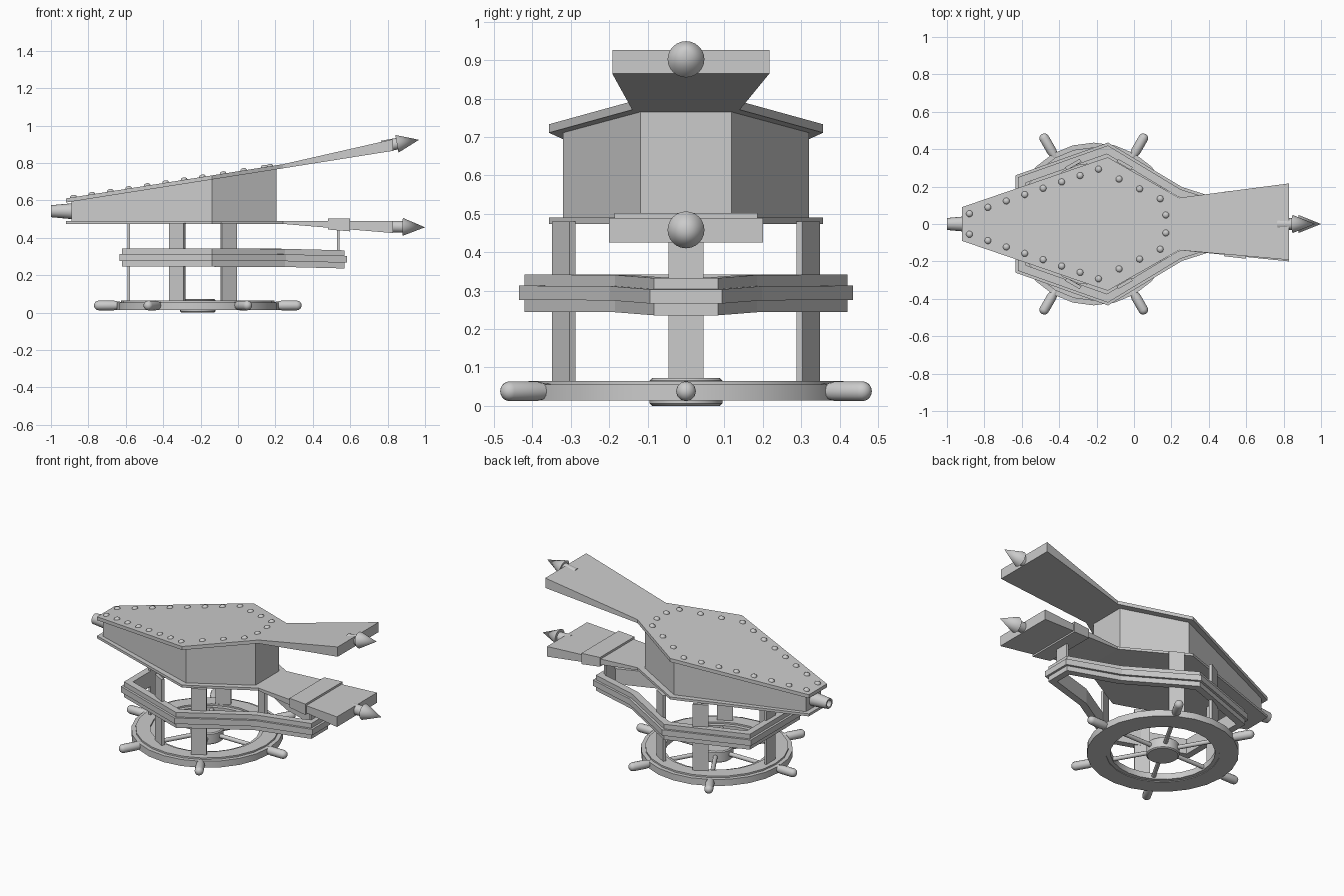
import bpy, bmesh
from math import sin, cos, pi, radians, atan2
from mathutils import Vector, Matrix

if "Cube" in bpy.data.objects:
    bpy.data.objects.remove(bpy.data.objects["Cube"])

WX = -0.215  # wheel centre in x


def finish(name, bm, smooth=False):
    bmesh.ops.recalc_face_normals(bm, faces=bm.faces[:])
    me = bpy.data.meshes.new(name)
    bm.to_mesh(me)
    bm.free()
    ob = bpy.data.objects.new(name, me)
    bpy.context.collection.objects.link(ob)
    if smooth:
        bpy.ops.object.select_all(action='DESELECT')
        ob.select_set(True)
        bpy.context.view_layer.objects.active = ob
        bpy.ops.object.shade_smooth_by_angle(angle=radians(40))
    return ob


def mirrored(half):
    """Closed outline from its +y half."""
    return half + [(x, -y) for x, y in reversed(half)]


def inset(pts, d):
    """Mitred inward offset of a closed outline (clockwise order)."""
    out = []
    for i, p in enumerate(pts):
        p, a, b = Vector(p), Vector(pts[i - 1]), Vector(pts[(i + 1) % len(pts)])
        u, v = (p - a).normalized(), (b - p).normalized()
        n1, n2 = Vector((u.y, -u.x)), Vector((v.y, -v.x))
        out.append(tuple(p + (n1 + n2) * d / (1 + n1.dot(n2))))
    return out


def prism(name, pts, lo, hi, hole=None):
    """Outline extruded between two height functions of x, optionally hollow."""
    bm = bmesh.new()
    loops = [[bm.verts.new((x, y, f(x))) for x, y in o]
             for o in ([pts] + ([hole] if hole else [])) for f in (lo, hi)]
    def bridge(a, b):
        for i in range(len(a)):
            j = (i + 1) % len(a)
            bm.faces.new((a[i], a[j], b[j], b[i]))
    bridge(loops[0], loops[1])
    if hole:
        bridge(loops[2], loops[3])
        bridge(loops[0], loops[2])
        bridge(loops[1], loops[3])
    else:
        bm.faces.new(loops[0])
        bm.faces.new(loops[1])
    return finish(name, bm)


def line(x0, z0, x1, z1):
    return lambda x: z0 + (z1 - z0) * (x - x0) / (x1 - x0)


def lathe(name, profile, loc, axis=(0, 0, 1), steps=24, closed=False):
    """Spin an (r, h) profile around an axis."""
    bm = bmesh.new()
    vs = [bm.verts.new((r, 0, h)) for r, h in profile]
    pairs = list(zip(vs, vs[1:])) + ([(vs[-1], vs[0])] if closed else [])
    es = [bm.edges.new(p) for p in pairs]
    bmesh.ops.spin(bm, geom=vs + es, cent=(0, 0, 0), axis=(0, 0, 1),
                   angle=2 * pi, steps=steps)
    bmesh.ops.remove_doubles(bm, verts=bm.verts[:], dist=1e-5)
    rot = Vector((0, 0, 1)).rotation_difference(Vector(axis)).to_matrix().to_4x4()
    bm.transform(Matrix.Translation(loc) @ rot)
    return finish(name, bm, True)


def plate(name, x, y, z0, z1, angle, w=0.09, t=0.018):
    bm = bmesh.new()
    bmesh.ops.create_cube(bm, size=1)
    bm.transform(Matrix.Translation((x, y, (z0 + z1) / 2)) @ Matrix.Rotation(angle, 4, 'Z')
                 @ Matrix.Diagonal((t, w, z1 - z0, 1)))
    return finish(name, bm)


# Ship's wheel base: rim, hub, spokes and grips
lathe("wheel_rim", [(0.30, 0.018), (0.30, 0.055), (0.325, 0.055), (0.325, 0.065), (0.41, 0.065),
                    (0.41, 0.055), (0.435, 0.055), (0.435, 0.014), (0.325, 0.014), (0.325, 0.018)],
      (WX, 0, 0), closed=True)
lathe("wheel_hub", [(0, 0), (0.088, 0), (0.095, 0.006), (0.095, 0.066), (0.088, 0.072), (0, 0.072)],
      (WX, 0, 0))
grip = [(0, 0.08), (0.013, 0.08), (0.013, 0.31), (0.02, 0.42), (0.026, 0.45)]
grip += [(0.026 * cos(a * pi / 8), 0.53 + 0.025 * sin(a * pi / 8)) for a in range(4)] + [(0, 0.555)]
for i in range(6):
    a = i * pi / 3
    lathe(f"wheel_spoke_{i}", grip, (WX, 0, 0.038), (cos(a), sin(a), 0), 12)

# Upright plates
for s in (1, -1):
    plate("right_post", -0.05, s * 0.318, 0.05, 0.48, s * pi / 3)
    plate("left_post", -0.325, s * 0.318, 0.05, 0.48, s * 2 * pi / 3)
plate("end_post", -0.585, 0, 0.05, 0.48, 0, t=0.014)
plate("handle_support", 0.535, 0, 0.25, 0.45, 0, t=0.014)

# Hollow shelf frame with a protruding middle band
frame = mirrored([(-0.62, 0.25), (-0.14, 0.42), (0.25, 0.185), (0.57, 0.083)])
hole = inset(frame, 0.042)
drop = lambda z: (lambda x: z - max(0, x - 0.2) * 0.025)
for name, d, z0, z1 in (("frame_lower", 0, 0.245, 0.276), ("frame_middle", -0.014, 0.276, 0.313),
                        ("frame_upper", 0, 0.313, 0.342)):
    prism(name, inset(frame, d), drop(z0), drop(z1), hole)

# Bellows boards and body
board = mirrored([(-0.92, 0.09), (-0.14, 0.357), (0.24, 0.14)])
top_z = line(-0.91, 0.612, 0.24, 0.793)
under_z = lambda x: top_z(x) - 0.022
prism("lower_board", board, lambda x: 0.474, lambda x: 0.49)
prism("bellows_body", mirrored([(-0.89, 0.075), (-0.14, 0.32), (0.205, 0.118)]),
      lambda x: 0.485, lambda x: under_z(x) + 0.004)
prism("upper_board", board, under_z, top_z)

# Flared handles and strap
prism("upper_handle", [(0.24, 0.14), (0.83, 0.217), (0.83, -0.192), (0.24, -0.14)],
      line(0.24, 0.771, 0.83, 0.865), line(0.24, 0.793, 0.83, 0.927))
low, high = line(0.24, 0.474, 0.83, 0.425), line(0.24, 0.49, 0.83, 0.489)
prism("lower_handle", mirrored([(0.24, 0.14), (0.83, 0.2)]), low, high)
prism("handle_strap", mirrored([(0.48, 0.172), (0.60, 0.186)]),
      lambda x: low(x) - 0.01, lambda x: high(x) + 0.013)

# Pointed finials on the handle ends
spike = [(0, -0.05), (0.031, -0.05), (0.031, 0.03), (0.048, 0.03), (0, 0.15)]
lathe("upper_finial", spike, (0.82, 0, 0.897), (1, 0, 0.18))
lathe("lower_finial", [(r, h + 0.01) for r, h in spike], (0.84, 0, 0.459), (1, 0, -0.02))

# Nozzle, open at the tip
lathe("nozzle", [(0, 0.05), (0.022, 0.05), (0.022, 0.12), (0.032, 0.12), (0.043, 0), (0, 0)],
      (-0.88, 0, 0.542), (-1, 0, 0.0), 16)

# Studs following the upper board's edge
path = [Vector(p) for p in ((-0.88, 0.055), (-0.19, 0.293), (0.14, 0.135))]
spots = [path[0].lerp(path[1], i / 7) for i in range(8)]
spots += [path[1].lerp(path[2], i / 3) for i in range(1, 4)] + [Vector((0.17, 0.048))]
dome = [(0.018 * cos(a * pi / 8), 0.013 * sin(a * pi / 8)) for a in range(4)] + [(0, 0.013)]
for i, p in enumerate(spots):
    for s in (1, -1):
        lathe(f"stud_{i}", dome, (p.x, s * p.y, top_z(p.x)), (-0.157, 0, 1), 12)
